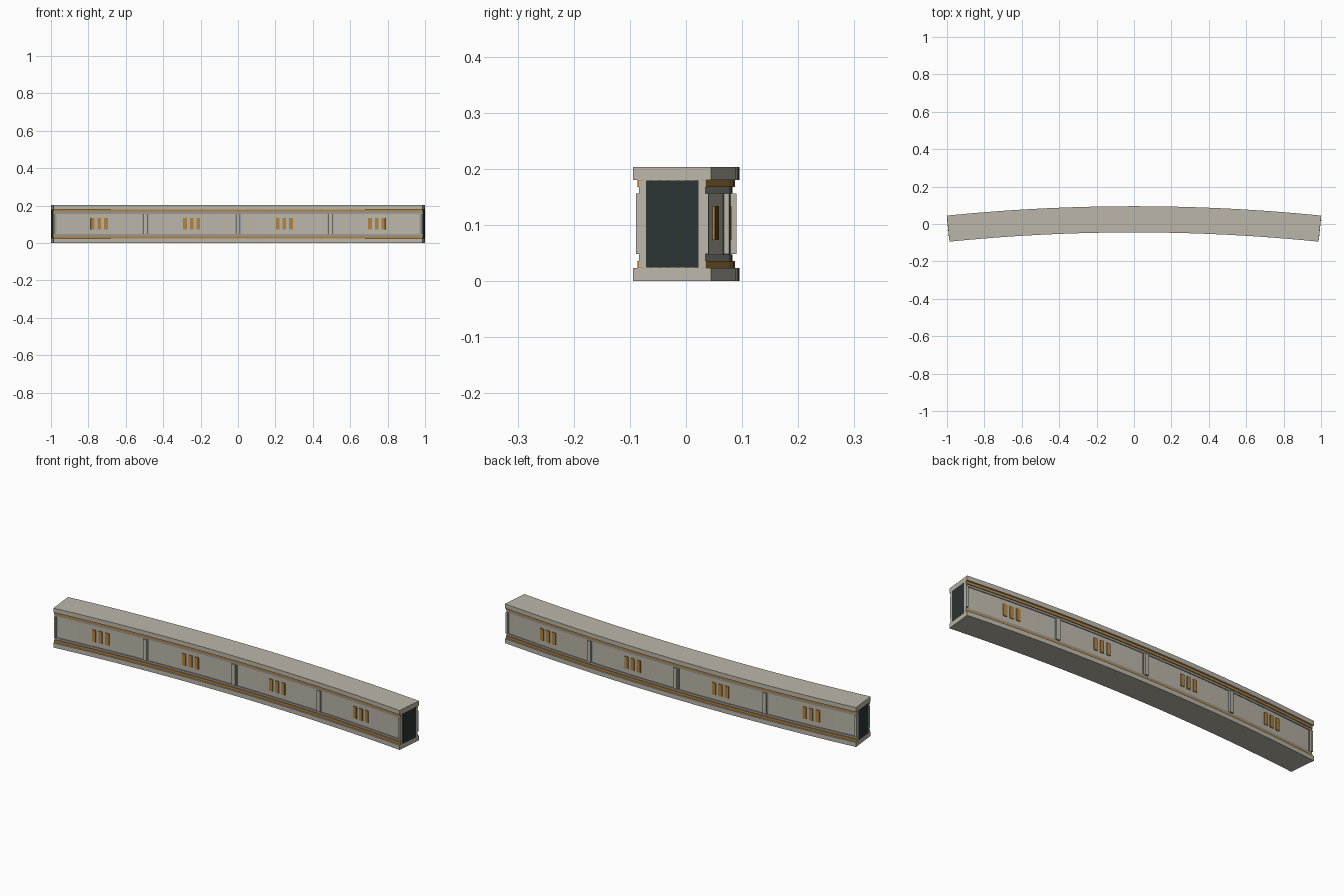
import bpy
import bmesh
from math import sin, cos

if "Cube" in bpy.data.objects:
    bpy.data.objects.remove(bpy.data.objects["Cube"])


def material(name, colour):
    m = bpy.data.materials.new(name)
    m.use_nodes = True
    m.diffuse_color = (*colour, 1)
    m.node_tree.nodes["Principled BSDF"].inputs["Base Color"].default_value = (*colour, 1)
    return m


STONE = material("warm_stone", (0.50, 0.47, 0.40))
TRIM = material("grey_trim", (0.32, 0.32, 0.30))
GOLD = material("brass", (0.45, 0.23, 0.05))
DARK = material("dark_core", (0.025, 0.036, 0.034))

# The beam is a shallow arc around a distant centre
OUTER = 10.025
INNER = OUTER - 0.14
CENTRE_Y = 0.095 - OUTER
HALF = 0.1
BAY = HALF / 2
TOP = 0.203


def arc_block(name, mat, r0, r1, z0, z1, a0=-HALF, a1=HALF, steps=32):
    """Rectangular section swept along the arc from angle a0 to a1."""
    bm = bmesh.new()
    rings = []
    for i in range(steps + 1):
        a = a0 + (a1 - a0) * i / steps
        rings.append([bm.verts.new((r * sin(a), CENTRE_Y + r * cos(a), z))
                      for r, z in ((r0, z0), (r1, z0), (r1, z1), (r0, z1))])
    for p, q in zip(rings, rings[1:]):
        for k in range(4):
            n = (k + 1) % 4
            bm.faces.new((p[k], p[n], q[n], q[k]))
    bm.faces.new(rings[0])
    bm.faces.new(rings[-1])
    bmesh.ops.recalc_face_normals(bm, faces=bm.faces)
    mesh = bpy.data.meshes.new(name)
    bm.to_mesh(mesh)
    bm.free()
    mesh.materials.append(mat)
    obj = bpy.data.objects.new(name, mesh)
    bpy.context.collection.objects.link(obj)
    return obj


def inset_block(name, mat, inset, z0, z1, *span):
    """Block running through the beam, set in equally from both faces."""
    return arc_block(name, mat, INNER + inset, OUTER - inset, z0, z1, *span)


# Core wall
inset_block("core_wall", STONE, 0.016, 0.02, TOP - 0.02)

# Rails and stepped mouldings, mirrored bottom to top
for label, flip in (("bottom", False), ("top", True)):
    for part, mat, inset, lo, hi in (("rail", STONE, 0, 0, 0.023),
                                     ("brass_strip", GOLD, 0.008, 0.023, 0.036),
                                     ("moulding", TRIM, 0.012, 0.036, 0.047)):
        z0, z1 = (TOP - hi, TOP - lo) if flip else (lo, hi)
        inset_block(f"{label}_{part}", mat, inset, z0, z1)

# Pilasters between the bays and at both ends
for i in range(5):
    a = -HALF + i * BAY
    inset_block(f"pilaster_{i + 1}", STONE, 0.005, 0.048, 0.156,
                max(-HALF, a - 0.001), min(HALF, a + 0.001), 1)

for i in range(4):
    mid = -HALF + (i + 0.5) * BAY
    # Grey frame uprights beside the pilasters
    for side in (-1, 1):
        a = mid + side * 0.0237
        inset_block(f"frame_upright_{i + 1}", TRIM, 0.0145, 0.047, 0.156,
                    a - 0.0004, a + 0.0004, 1)
    # Three brass bars in each bay, showing on both faces
    for j in (-1, 0, 1):
        a = mid + j * 0.0036
        inset_block(f"brass_bar_{i + 1}_{j + 2}", GOLD, 0.0115, 0.073, 0.134,
                    a - 0.001, a + 0.001, 1)

# Dark end plates
for label, s in (("right", -1), ("left", 1)):
    inset_block(f"{label}_end_plate", DARK, 0.023, 0.024, TOP - 0.024,
                s * (HALF - 0.0002), s * (HALF + 0.00006), 1)
    # Stone jambs closing the ends of the mouldings
    inset_block(f"{label}_end_jamb", STONE, 0.0105, 0.024, TOP - 0.024,
                s * (HALF - 0.0003), s * (HALF + 0.00002), 1)
